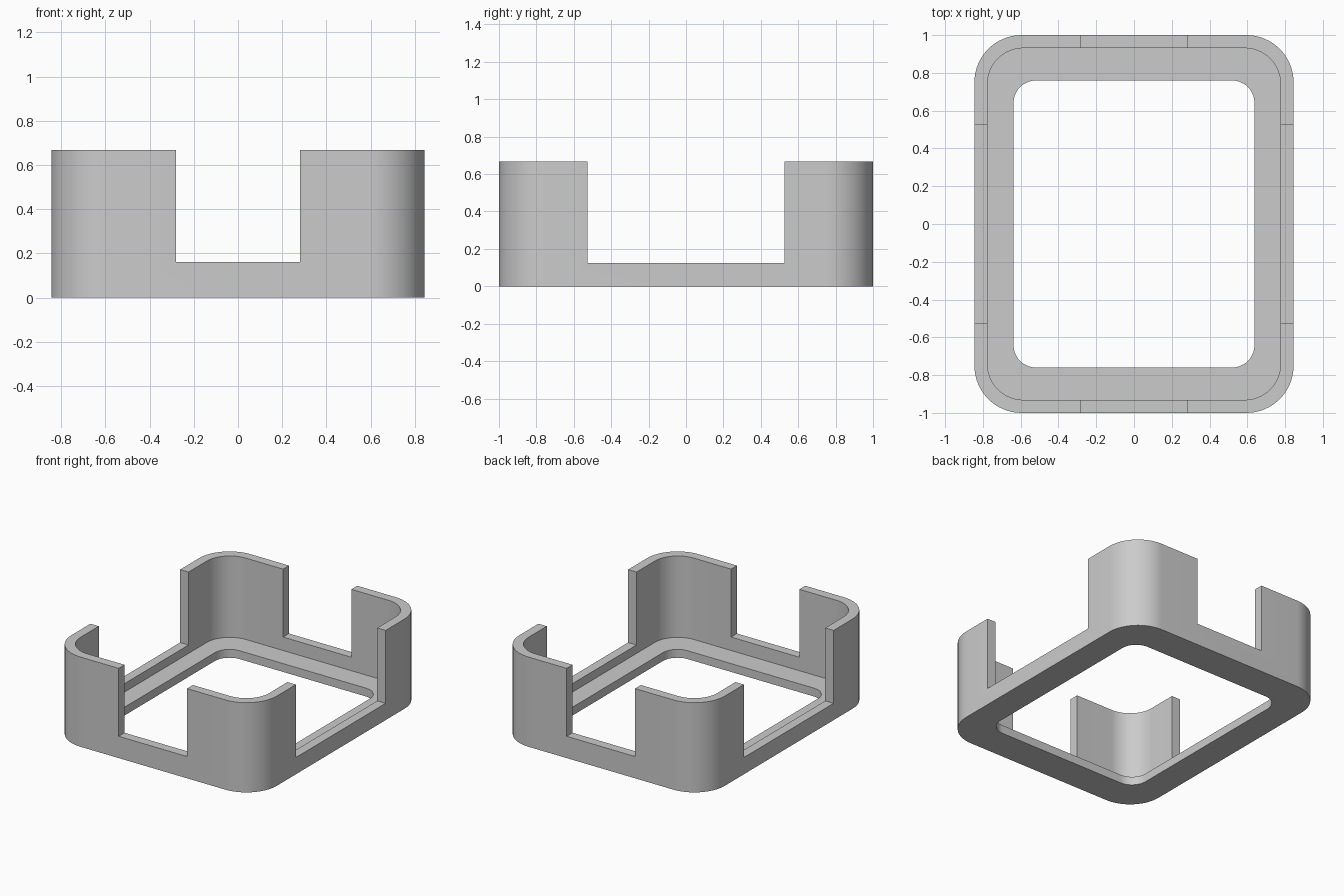
import bpy, bmesh
from math import sin, cos, pi

cube = bpy.data.objects.get("Cube")
if cube:
    bpy.data.objects.remove(cube, do_unlink=True)

# Material
grey = bpy.data.materials.new("light grey")
grey.use_nodes = True
colour = (0.6, 0.6, 0.6, 1)
grey.diffuse_color = colour
grey.node_tree.nodes["Principled BSDF"].inputs["Base Color"].default_value = colour


def rounded_block(name, half_x, half_y, radius, z0, z1, steps=16):
    """Upright block with a rounded rectangular outline."""
    bm = bmesh.new()
    outline = []
    for i, (sx, sy) in enumerate([(1, 1), (-1, 1), (-1, -1), (1, -1)]):
        for k in range(steps + 1):
            a = (i + k / steps) * pi / 2
            outline.append(bm.verts.new((sx * (half_x - radius) + radius * cos(a),
                                         sy * (half_y - radius) + radius * sin(a), z0)))
    base = bm.faces.new(outline)
    top = bmesh.ops.extrude_face_region(bm, geom=[base])["geom"]
    bmesh.ops.translate(bm, vec=(0, 0, z1 - z0),
                        verts=[v for v in top if isinstance(v, bmesh.types.BMVert)])
    bmesh.ops.recalc_face_normals(bm, faces=bm.faces)
    return finish(name, bm)


def box(name, half_x, half_y, z0, z1):
    bm = bmesh.new()
    bmesh.ops.create_cube(bm, size=2)
    for v in bm.verts:
        v.co = (v.co.x * half_x, v.co.y * half_y, z1 if v.co.z > 0 else z0)
    return finish(name, bm)


def finish(name, bm):
    mesh = bpy.data.meshes.new(name)
    bm.to_mesh(mesh)
    bm.free()
    mesh.materials.append(grey)
    obj = bpy.data.objects.new(name, mesh)
    bpy.context.collection.objects.link(obj)
    return obj


# Outer body
frame = rounded_block("corner_post_frame", 0.845, 1.0, 0.25, 0, 0.667)

# Cutters: recess above the ledge, floor opening, and the four wall gaps
cutters = [
    rounded_block("recess_cutter", 0.776, 0.931, 0.19, 0.062, 1),
    rounded_block("opening_cutter", 0.638, 0.76, 0.12, -0.5, 0.5),
    box("front_back_gap_cutter", 0.281, 1.5, 0.162, 1.2),
    box("side_gap_cutter", 1.5, 0.527, 0.125, 1.3),
]
bpy.ops.object.select_all(action='DESELECT')
frame.select_set(True)
bpy.context.view_layer.objects.active = frame
for cutter in cutters:
    cutter.hide_render = True
    mod = frame.modifiers.new(cutter.name, 'BOOLEAN')
    mod.operation = 'DIFFERENCE'
    mod.solver = 'EXACT'
    mod.object = cutter
    bpy.ops.object.modifier_apply(modifier=mod.name)
    bpy.data.objects.remove(cutter, do_unlink=True)

# Smooth the rounded corners, keep the edges sharp
bpy.ops.object.shade_smooth_by_angle(angle=pi / 6)
